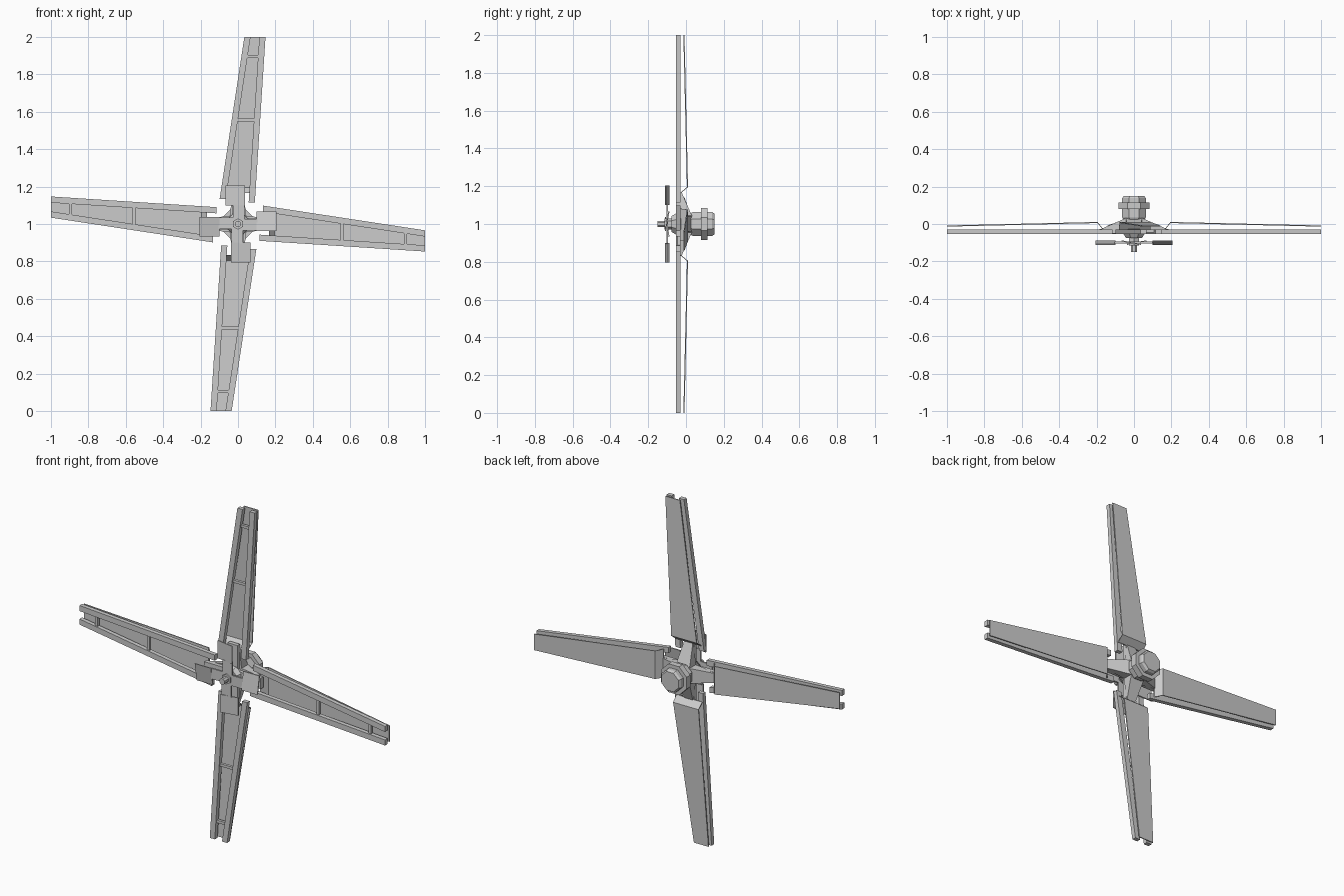
import bpy
from math import pi, cos, sin
from mathutils import Matrix, Vector
import bmesh

if "Cube" in bpy.data.objects:
    bpy.data.objects.remove(bpy.data.objects["Cube"])

CENTRE = Matrix.Translation((0, 0, 1))


def finish(bm, name, turn=0):
    # place around the hub axis: quarter turns about y
    bmesh.ops.recalc_face_normals(bm, faces=bm.faces)
    bm.transform(CENTRE @ Matrix.Rotation(turn * pi / 2, 4, 'Y'))
    me = bpy.data.meshes.new(name)
    bm.to_mesh(me)
    bm.free()
    ob = bpy.data.objects.new(name, me)
    bpy.context.collection.objects.link(ob)
    return ob


def loft(name, sections, turn=0):
    # closed solid through equal-length rings of points
    bm = bmesh.new()
    rings = [[bm.verts.new(p) for p in s] for s in sections]
    n = len(rings[0])
    for a, b in zip(rings, rings[1:]):
        for i in range(n):
            j = (i + 1) % n
            bm.faces.new((a[i], a[j], b[j], b[i]))
    bm.faces.new(rings[0])
    bm.faces.new(rings[-1][::-1])
    return finish(bm, name, turn)


def rect(x0, x1, y0, y1, z):
    return [(x0, y0, z), (x1, y0, z), (x1, y1, z), (x0, y1, z)]


def turned(name, profile, sides):
    # profile of (y, radius across flats) about the hub axis
    k = 1 / cos(pi / sides)
    secs = []
    for y, r in profile:
        secs.append([(r * k * cos((i + .5) * 2 * pi / sides), y,
                      r * k * sin((i + .5) * 2 * pi / sides)) for i in range(sides)])
    return loft(name, secs)


# blade outline: outer edges as functions of radius
def left(r):
    return -0.098 + (r - 0.135) / 0.865 * 0.132


def right(r):
    return 0.09 + (r - 0.115) / 0.885 * 0.057


RAIL = 0.033
YF, YB = -0.054, -0.029

for k in range(4):
    # two long rails per blade
    loft(f"left_rail_{k}", [rect(left(r), left(r) + RAIL, YF, YB, r) for r in (0.135, 1.0)], k)
    loft(f"right_rail_{k}", [rect(right(r) - RAIL, right(r), YF, YB, r) for r in (0.115, 1.0)], k)

    # cross ribs between the rails
    for n, r in enumerate((0.555, 0.895)):
        loft(f"rib_{k}_{n}", [rect(left(z) + RAIL * .8, right(z) - RAIL * .8, -0.046, -0.03, z)
                              for z in (r - .008, r + .008)], k)

    # thin rear panel, bent forward at its root
    t = 0.006
    loft(f"blade_panel_{k}", [rect(left(r) + .012, right(r) - .006, y - t, y, r)
                              for r, y in ((0.165, -0.026), (0.195, 0.011), (1.0, -0.008))], k)

    # tapered hub arm reaching the panel root
    loft(f"hub_arm_{k}", [rect(-.032, .032, -.052, -.028, 0.03),
                          rect(-.032, .032, -.052, -.028, 0.185)], k)
    loft(f"arm_gusset_{k}", [rect(-.045, .045, -.03, .038, 0.03),
                             rect(-.042, .042, -.03, .022, 0.065),
                             rect(-.028, .028, -.03, -.024, 0.17)], k)

    # small pitched front paddle with its stem
    loft(f"paddle_stem_{k}", [rect(-.028, .034, -.104, -.094, r) for r in (0.0, 0.105)], k)
    pad = []
    for r in (0.1, 0.205):
        pad.append([(-.067, -.094, r), (.038, -.112, r), (.038, -.106, r), (-.067, -.087, r)])
    loft(f"front_paddle_{k}", pad, k)

# hub core, rear housing with flange, front collar and shaft
turned("rear_housing", [(-.053, .05), (.02, .055), (.036, .063), (.138, .063), (.15, .055)], 8)
turned("housing_flange", [(.08, .084), (.115, .084)], 8)
turned("front_collar", [(-.076, .042), (-.05, .058)], 8)
turned("front_shaft", [(-.15, .017), (-.05, .017)], 8)
turned("shaft_nut", [(-.114, .026), (-.07, .026)], 6)
